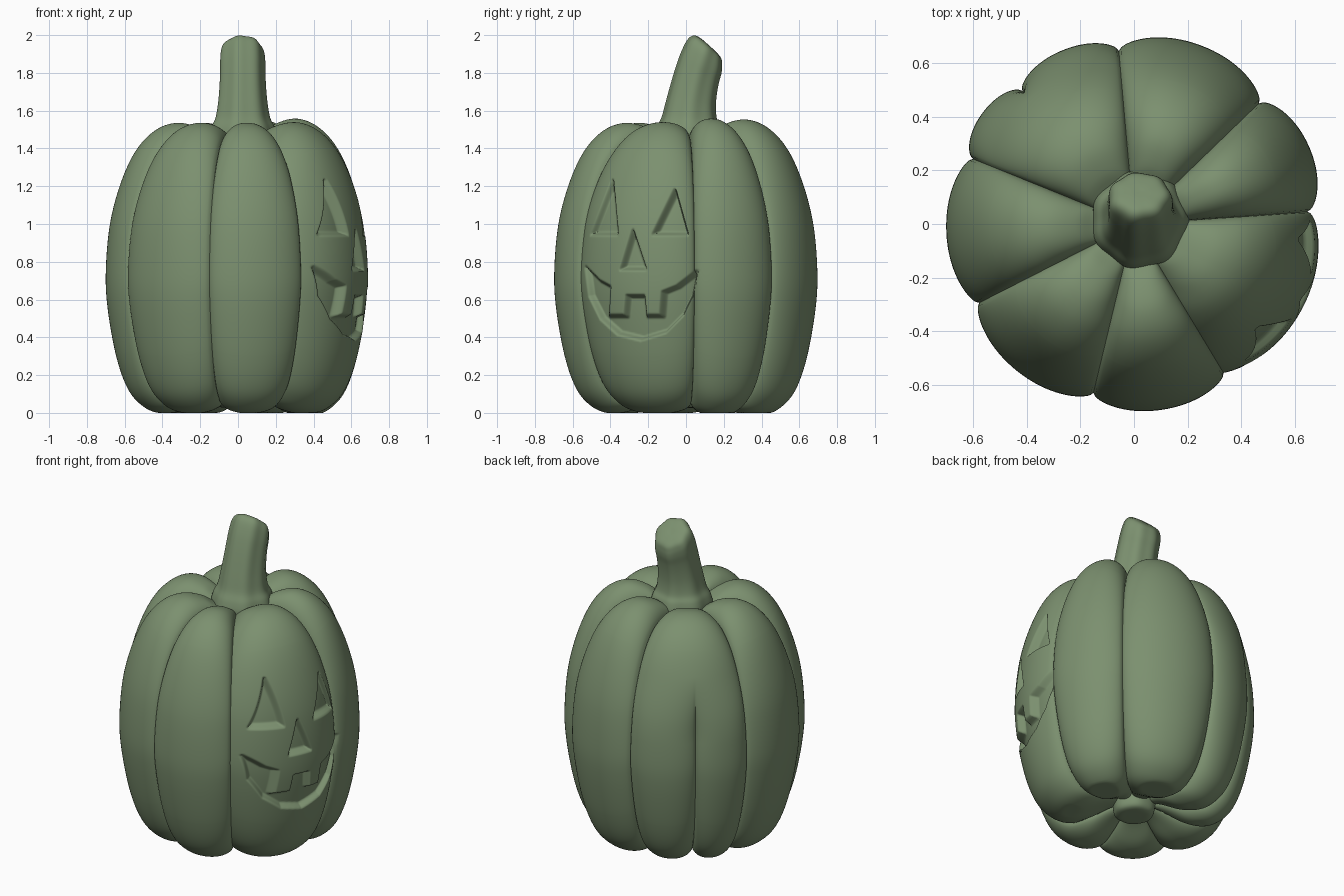
import bpy, bmesh, math
from mathutils import Vector

if "Cube" in bpy.data.objects:
    bpy.data.objects.remove(bpy.data.objects["Cube"])

green = bpy.data.materials.new("green")
green.diffuse_color = (0.2, 0.28, 0.16, 1)
green.use_nodes = True
green.node_tree.nodes["Principled BSDF"].inputs["Base Color"].default_value = green.diffuse_color


def smoothstep(a, b, x):
    t = min(1, max(0, (x - a) / (b - a)))
    return t * t * (3 - 2 * t)


def loft(name, rings):
    """Skin a list of closed rings (equal point counts) into one smooth object."""
    bm = bmesh.new()
    rows = [[bm.verts.new(p) for p in ring] for ring in rings]
    n = len(rows[0])
    for a, b in zip(rows, rows[1:]):
        for i in range(n):
            j = (i + 1) % n
            bm.faces.new((a[i], a[j], b[j], b[i]))
    bmesh.ops.remove_doubles(bm, verts=bm.verts, dist=1e-5)
    bmesh.ops.recalc_face_normals(bm, faces=bm.faces)
    me = bpy.data.meshes.new(name)
    bm.to_mesh(me)
    bm.free()
    ob = bpy.data.objects.new(name, me)
    bpy.context.collection.objects.link(ob)
    me.materials.append(green)
    bpy.ops.object.select_all(action='DESELECT')
    ob.select_set(True)
    bpy.context.view_layer.objects.active = ob
    bpy.ops.object.shade_smooth_by_angle(angle=math.radians(70))
    return ob


def spline(pts, i, t):
    """Catmull-Rom point on segment i."""
    p = [Vector(pts[min(max(k, 0), len(pts) - 1)]) for k in range(i - 1, i + 3)]
    return 0.5 * (2 * p[1] + (p[2] - p[0]) * t + (2 * p[0] - 5 * p[1] + 4 * p[2] - p[3]) * t * t
                  + (3 * p[1] - p[0] - 3 * p[2] + p[3]) * t ** 3)


# Face openings, as (y, z) outlines seen from the right side
FACE = [
    [(-.39, 1.23), (-.50, .945), (-.365, .945)],
    [(-.06, 1.18), (-.175, .945), (.005, .945)],
    [(-.283, .965), (-.345, .76), (-.215, .76)],
    [(-.53, .77), (-.46, .70), (-.405, .67), (-.415, .515), (-.325, .515), (-.315, .62),
     (-.225, .62), (-.215, .515), (-.135, .515), (-.125, .64), (-.05, .67), (.055, .75),
     (.03, .62), (-.02, .52), (-.11, .43), (-.24, .39), (-.36, .42), (-.45, .50), (-.51, .62)],
]
INWARD = Vector((-math.cos(math.radians(24)), math.sin(math.radians(24)), 0))


def inside_dist(poly, x, y):
    """Signed distance to an outline, positive inside."""
    best, inside = 9.0, False
    for k, (ax, ay) in enumerate(poly):
        bx, by = poly[k - 1]
        dx, dy = bx - ax, by - ay
        t = min(1, max(0, ((x - ax) * dx + (y - ay) * dy) / (dx * dx + dy * dy)))
        best = min(best, math.hypot(x - ax - t * dx, y - ay - t * dy))
        if (ay > y) != (by > y) and x < ax + (y - ay) * dx / dy:
            inside = not inside
    return best if inside else -best


# Body: ridge and groove profiles (radius, height), blended around the lobes
RIDGE = [(0, .12), (.15, .08), (.30, .01), (.42, 0), (.51, .04), (.585, .13), (.645, .30),
         (.69, .55), (.70, .75), (.678, 1.0), (.62, 1.22), (.54, 1.39), (.44, 1.495),
         (.33, 1.535), (.22, 1.515), (.12, 1.46), (0, 1.44)]
GROOVE = [(0, .12), (.12, .12), (.25, .08), (.37, .055), (.46, .10), (.53, .19), (.59, .35),
          (.635, .57), (.647, .75), (.62, 1.0), (.56, 1.19), (.48, 1.33), (.38, 1.42),
          (.28, 1.445), (.19, 1.445), (.12, 1.44), (0, 1.44)]
# Lobe limits in degrees, columns and fullness; 95 to 158 splits at 130 lower down
LOBES = [(-59, 4, 190, 1), (4, 44, 32, 1.25), (44, 95, 32, 1.2), (95, 130, 28, 1),
         (130, 158, 24, 1), (158, 207, 32, 1), (207, 256.5, 32, 1), (256.5, 301, 32, 1)]


def bulge(a, lo, hi, power=0.6):
    t = abs(2 * (a - lo) / (hi - lo) - 1)
    return max(0, 1 - t ** 2.2) ** power


columns = []
for lo, hi, n, full in LOBES:
    face = lo == -59
    for k in range(n):
        t = k / n
        ease = 0.2 if face else 0.5                      # denser near grooves
        t += ease * (0.5 - 0.5 * math.cos(math.pi * t) - t)
        a = lo + (hi - lo) * t
        w = full * bulge(a, lo, hi)
        if face:                                         # face lobe leans to the right
            w = (0.85 + 0.35 * t) * bulge(a, lo, hi, 0.9 - 0.4 * t)
        whole = bulge(a, 95, 158) if 95 <= a < 158 else w
        columns.append((math.radians(a), w, whole))

rings = []
for i in range(len(RIDGE) - 1):
    n = 34 if 6 <= i <= 10 else 6
    for k in range(n + (i == len(RIDGE) - 2)):
        r, g = spline(RIDGE, i, k / n), spline(GROOVE, i, k / n)
        fade = smoothstep(0.85, 1.25, r.y) if i > 3 else 0
        ring = []
        for a, w, whole in columns:
            rad, z = g.lerp(r, w + (whole - w) * fade)
            p = Vector((rad * math.cos(a), rad * math.sin(a), max(z, 0)))
            if p.x > 0 and -.57 < p.y < .09 and .35 < z < 1.28:
                d = max(inside_dist(o, p.y, z) for o in FACE)
                p += INWARD * 0.045 * smoothstep(-.012, .016, d)
            ring.append(p)
        rings.append(ring)
loft("pumpkin_body", rings)


def stalk(name, x, stations, ridges, depth):
    """Ribbed tube through (y, z, radius, backward tilt in degrees) stations."""
    out = []
    for i in range(len(stations) - 1):
        for k in range(5 + (i == len(stations) - 2)):
            y, z, r, tilt = spline(stations, i, k / 5)
            r, tilt = max(r, 0), math.radians(tilt)
            ring = []
            for j in range(72):
                a = math.tau * j / 72
                q = r * (1 + depth * math.cos(ridges * a))
                s = q * math.sin(a)
                ring.append((x + q * math.cos(a), y + s * math.cos(tilt), z - s * math.sin(tilt)))
            out.append(ring)
    loft(name, out)


# Bent stem with a slanted, rounded end
stalk("stem", .022, [
    (.015, 1.38, .15, 0), (.015, 1.45, .178, 0), (.015, 1.51, .168, 0), (.018, 1.56, .145, 3),
    (.025, 1.63, .132, 6), (.04, 1.71, .124, 12), (.06, 1.79, .12, 19), (.083, 1.86, .119, 29),
    (.102, 1.912, .112, 38), (.117, 1.938, .09, 41), (.122, 1.945, .045, 42),
    (.122, 1.945, 0, 42)], 7, .03)

# Blossom-end nub in the hollow underneath
stalk("bottom_nub", 0, [
    (0, .16, .14, 0), (0, .10, .125, 0), (0, .05, .115, 0), (0, .03, .09, 0),
    (0, .027, .04, 0), (0, .027, 0, 0)], 6, .015)
